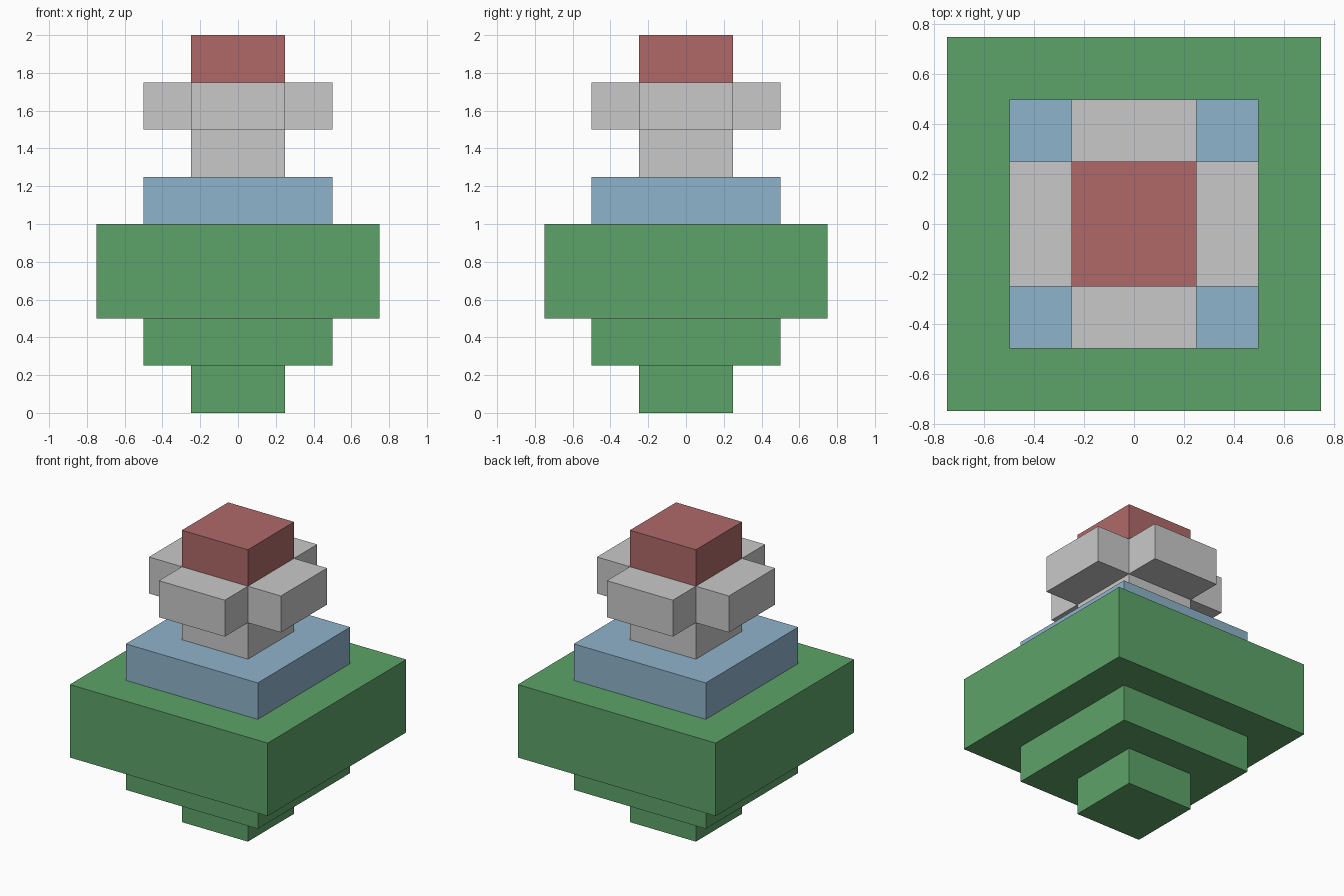
import bpy, bmesh

if "Cube" in bpy.data.objects:
    bpy.data.objects.remove(bpy.data.objects["Cube"])


def material(name, rgb):
    # sRGB 0-255 to linear
    lin = [((c / 255 + 0.055) / 1.055) ** 2.4 for c in rgb]
    m = bpy.data.materials.new(name)
    m.diffuse_color = (*lin, 1)
    m.use_nodes = True
    m.node_tree.nodes["Principled BSDF"].inputs["Base Color"].default_value = m.diffuse_color
    return m


green = material("green", (93, 163, 104))
blue = material("light blue", (143, 179, 203))
grey = material("light grey", (201, 201, 201))
red = material("dull red", (176, 105, 105))


def prism(name, outline, z0, z1, mat):
    """Extrude a flat outline from z0 up to z1."""
    bm = bmesh.new()
    base = bm.faces.new([bm.verts.new((x, y, z0)) for x, y in outline])
    top = bmesh.ops.extrude_face_region(bm, geom=[base], use_keep_orig=True)
    verts = [v for v in top["geom"] if isinstance(v, bmesh.types.BMVert)]
    bmesh.ops.translate(bm, verts=verts, vec=(0, 0, z1 - z0))
    bmesh.ops.recalc_face_normals(bm, faces=bm.faces)
    me = bpy.data.meshes.new(name)
    bm.to_mesh(me)
    bm.free()
    me.materials.append(mat)
    ob = bpy.data.objects.new(name, me)
    bpy.context.collection.objects.link(ob)


def square(h):
    return [(-h, -h), (h, -h), (h, h), (-h, h)]


# plus-shaped outline: one corner's points, turned four times
cross = []
x = [(0.5, -0.25), (0.5, 0.25), (0.25, 0.25)]
for _ in range(4):
    cross += x
    x = [(-b, a) for a, b in x]

# stepped green base, widening upwards
prism("base_foot", square(0.25), 0, 0.25, green)
prism("base_step", square(0.5), 0.25, 0.5, green)
prism("base_block", square(0.75), 0.5, 1.0, green)
# blue plate, grey neck and cross, red cap
prism("plate", square(0.5), 1.0, 1.25, blue)
prism("neck", square(0.25), 1.25, 1.5, grey)
prism("cross_arms", cross, 1.5, 1.75, grey)
prism("cap", square(0.25), 1.75, 2.0, red)
